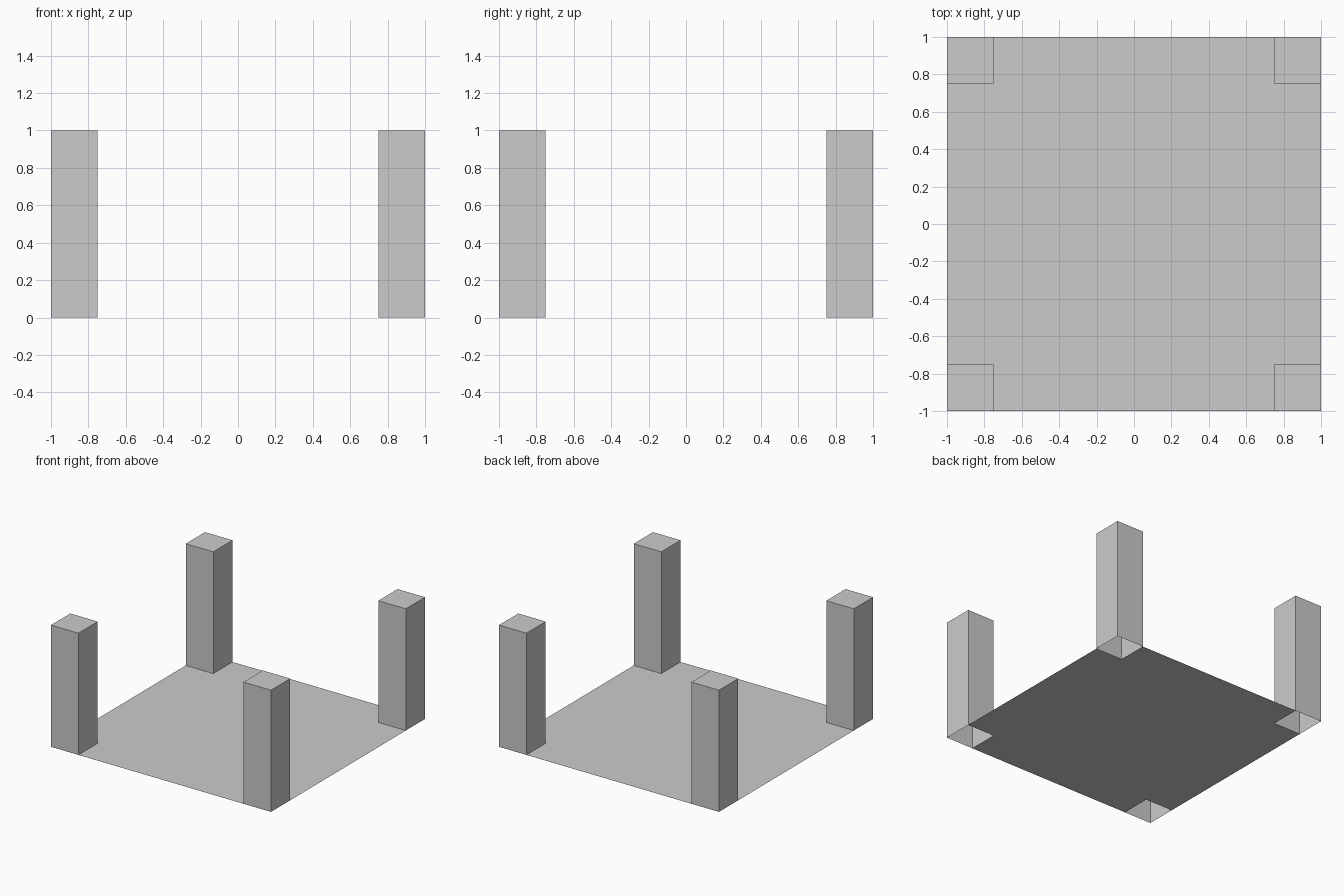
import bpy, bmesh
from math import copysign

if "Cube" in bpy.data.objects:
    bpy.data.objects.remove(bpy.data.objects["Cube"])

POST = 0.25      # post width
HEIGHT = 1.0     # post height

bm = bmesh.new()

# Floor sheet: 3 x 3 cells, inner lines shifted outwards to leave post-sized corners
bmesh.ops.create_grid(bm, x_segments=3, y_segments=3, size=1)
for v in bm.verts:
    for i in (0, 1):
        if abs(v.co[i]) < 0.9:
            v.co[i] = copysign(1 - POST, v.co[i])

# Corner posts: raise the corner cells, leaving them hollow and open underneath
corners = [f for f in bm.faces
           if all(abs(c) > 1 - POST for c in f.calc_center_median()[:2])]
tops = bmesh.ops.extrude_discrete_faces(bm, faces=corners)["faces"]
bmesh.ops.translate(bm, vec=(0, 0, HEIGHT),
                    verts=list({v for f in tops for v in f.verts}))

mesh = bpy.data.meshes.new("floor_with_corner_posts")
bm.to_mesh(mesh)
bm.free()
bpy.context.collection.objects.link(
    bpy.data.objects.new("floor_with_corner_posts", mesh))
